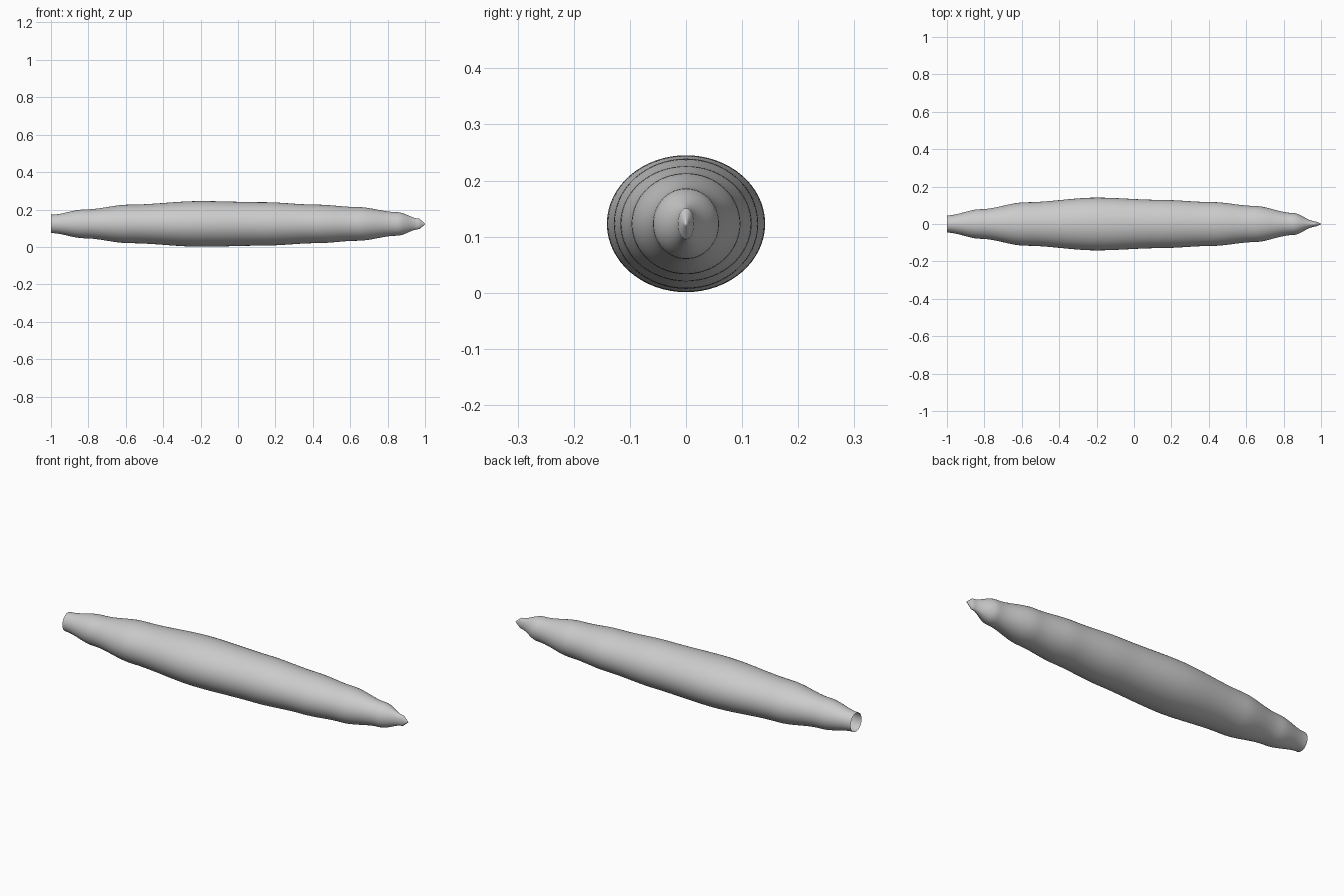
import bpy, bmesh
from math import sin, cos, pi

if "Cube" in bpy.data.objects:
    bpy.data.objects.remove(bpy.data.objects["Cube"])

# Stations along the hull: x, half width (y), half height (z)
STATIONS = [
    (-1.0, 0.046, 0.049), (-0.82, 0.079, 0.077), (-0.58, 0.116, 0.103),
    (-0.2, 0.141, 0.122), (0.14, 0.129, 0.116), (0.42, 0.117, 0.103),
    (0.64, 0.097, 0.090), (0.85, 0.059, 0.063), (0.97, 0.014, 0.028),
    (1.0, 0.002, 0.002),
]
CENTRE_Z, SIDES, STEPS = 0.123, 64, 10


def sections():
    # Ease between stations so each one forms a soft shoulder
    for a, b in zip(STATIONS, STATIONS[1:]):
        for i in range(STEPS):
            t = i / STEPS
            s = t * t * (3 - 2 * t)
            if b is STATIONS[-1]:
                s = t
            yield a[0] + (b[0] - a[0]) * t, a[1] + (b[1] - a[1]) * s, a[2] + (b[2] - a[2]) * s
    yield STATIONS[-1]


# Spindle hull, open at the rear end
bm = bmesh.new()
rings = []
for x, ry, rz in sections():
    rings.append([bm.verts.new((x, ry * cos(2 * pi * k / SIDES),
                                CENTRE_Z + rz * sin(2 * pi * k / SIDES)))
                  for k in range(SIDES)])
for a, b in zip(rings, rings[1:]):
    for k in range(SIDES):
        n = (k + 1) % SIDES
        bm.faces.new((a[k], a[n], b[n], b[k]))
# Closed nose
bm.faces.new(rings[-1])
bmesh.ops.recalc_face_normals(bm, faces=bm.faces)
for f in bm.faces:
    f.smooth = True
mesh = bpy.data.meshes.new("spindle_hull")
bm.to_mesh(mesh)
bm.free()
hull = bpy.data.objects.new("spindle_hull", mesh)
bpy.context.collection.objects.link(hull)
